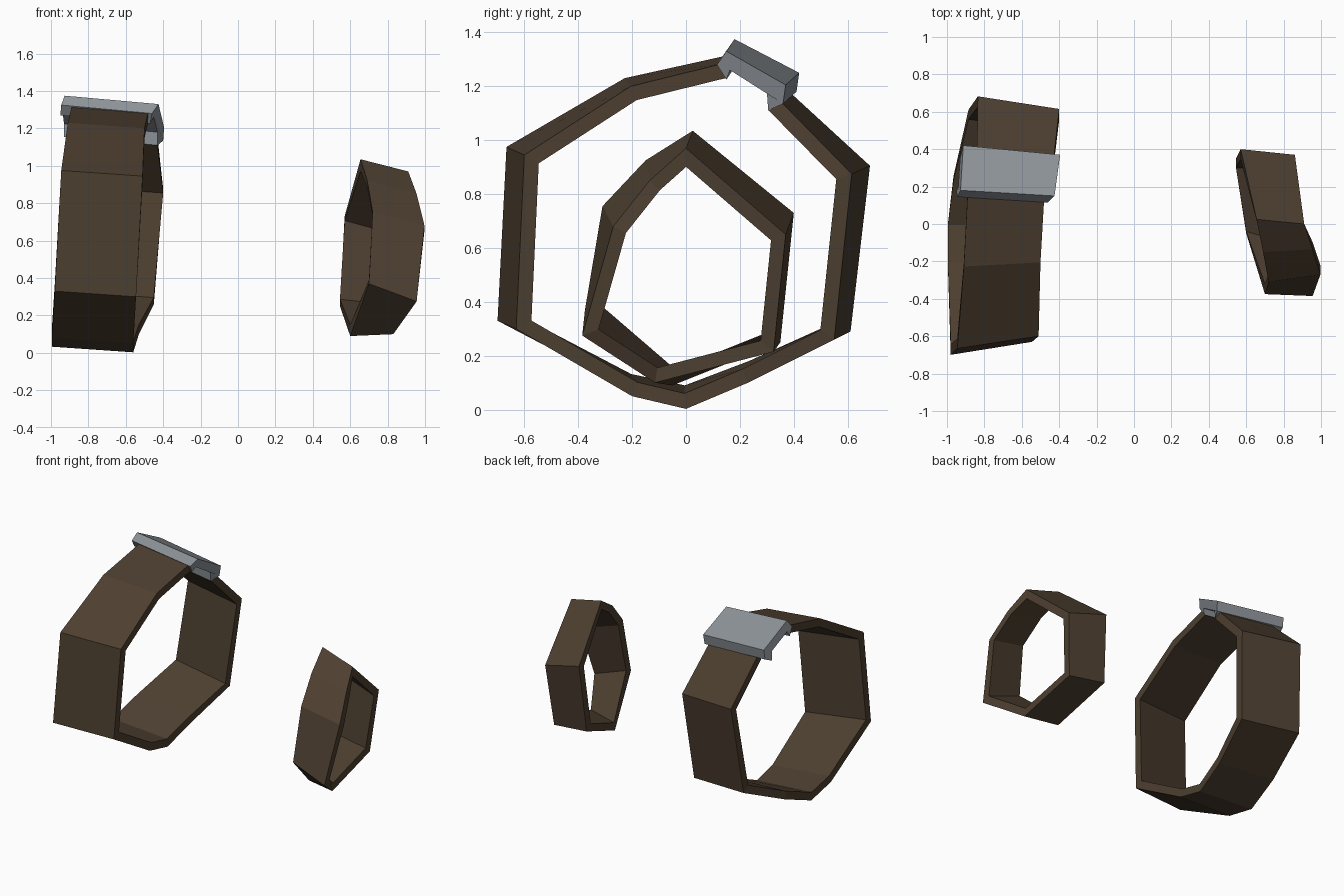
import bpy, bmesh
from mathutils import Vector

if "Cube" in bpy.data.objects:
    bpy.data.objects.remove(bpy.data.objects["Cube"])


def material(name, rgb):
    m = bpy.data.materials.new(name)
    m.diffuse_color = (*rgb, 1)
    m.use_nodes = True
    m.node_tree.nodes["Principled BSDF"].inputs["Base Color"].default_value = m.diffuse_color
    return m


leather = material("dark_leather", (0.075, 0.05, 0.03))
steel = material("grey_steel", (0.27, 0.295, 0.32))


def inset(pts, t, closed):
    """Mitred inward offset in the yz plane of a counter-clockwise path."""
    out, n = [], len(pts)
    for i, p in enumerate(pts):
        a = pts[i - 1] if closed or i > 0 else None
        b = pts[(i + 1) % n] if closed or i < n - 1 else None
        normals = []
        for s, e in ((a, p), (p, b)):
            if s and e:
                normals.append(Vector((s[2] - e[2], e[1] - s[1])).normalized())
        m = sum(normals, Vector((0, 0))).normalized()
        m *= t / m.dot(normals[0])
        out.append((p[0], p[1] + m.x, p[2] + m.y))
    return out


def make_object(name, loops, closed_path, mat, caps):
    """Skin matching loops of points; each loop is one cross-section."""
    bm = bmesh.new()
    rings = [[bm.verts.new(p) for p in loop] for loop in loops]
    count, k = len(rings), len(rings[0])
    for i in range(count if closed_path else count - 1):
        r, s = rings[i], rings[(i + 1) % count]
        for j in range(k):
            bm.faces.new((r[j], r[(j + 1) % k], s[(j + 1) % k], s[j]))
    if caps:
        bm.faces.new(rings[0])
        bm.faces.new(rings[-1])
    bmesh.ops.recalc_face_normals(bm, faces=bm.faces)
    me = bpy.data.meshes.new(name)
    bm.to_mesh(me)
    bm.free()
    me.materials.append(mat)
    ob = bpy.data.objects.new(name, me)
    bpy.context.collection.objects.link(ob)
    return ob


def band(name, near, far, t, closed):
    near_in, far_in = inset(near, t, closed), inset(far, t, closed)
    make_object(name, list(zip(near, far, far_in, near_in)), closed, leather, not closed)


# large strap: open loop whose ends meet under the buckle
near = [(-0.48, 0.14, 1.285), (-0.50, -0.205, 1.20), (-0.51, -0.60, 0.945),
        (-0.545, -0.63, 0.30), (-0.56, -0.20, 0.05), (-0.56, 0.0, 0.003),
        (-0.53, 0.23, 0.10), (-0.45, 0.55, 0.26), (-0.40, 0.615, 0.875),
        (-0.43, 0.345, 1.15)]
far = [(x - (0.41 if z > 1 else 0.435), y * 1.11, z + 0.03) for x, y, z in near]
band("large_strap", near, far, 0.055, False)

# small strap: closed, skewed loop
near = [(0.91, 0.0, 0.97), (0.955, -0.135, 0.85), (0.997, -0.27, 0.68),
        (0.955, -0.385, 0.275), (0.83, -0.115, 0.10), (0.82, 0.325, 0.215),
        (0.86, 0.37, 0.65)]
far = [(0.655, 0.025, 1.035), (0.69, -0.15, 0.925), (0.72, -0.31, 0.755),
       (0.70, -0.375, 0.37), (0.60, -0.05, 0.09), (0.545, 0.35, 0.25),
       (0.57, 0.40, 0.73)]
band("small_strap", near, far, 0.052, True)

# buckle: channel-shaped clip bridging the gap in the large strap
near = [(-0.425, 0.15, 1.33), (-0.395, 0.37, 1.205), (-0.40, 0.36, 1.135),
        (-0.43, 0.305, 1.11), (-0.43, 0.30, 1.18), (-0.45, 0.163, 1.26),
        (-0.47, 0.15, 1.225), (-0.46, 0.115, 1.28)]
far = [(x * 0.5 - 0.715, y + 0.03 + 0.02 * (y > 0.25), z + 0.045) for x, y, z in near]
make_object("buckle", [near, far], False, steel, True)
